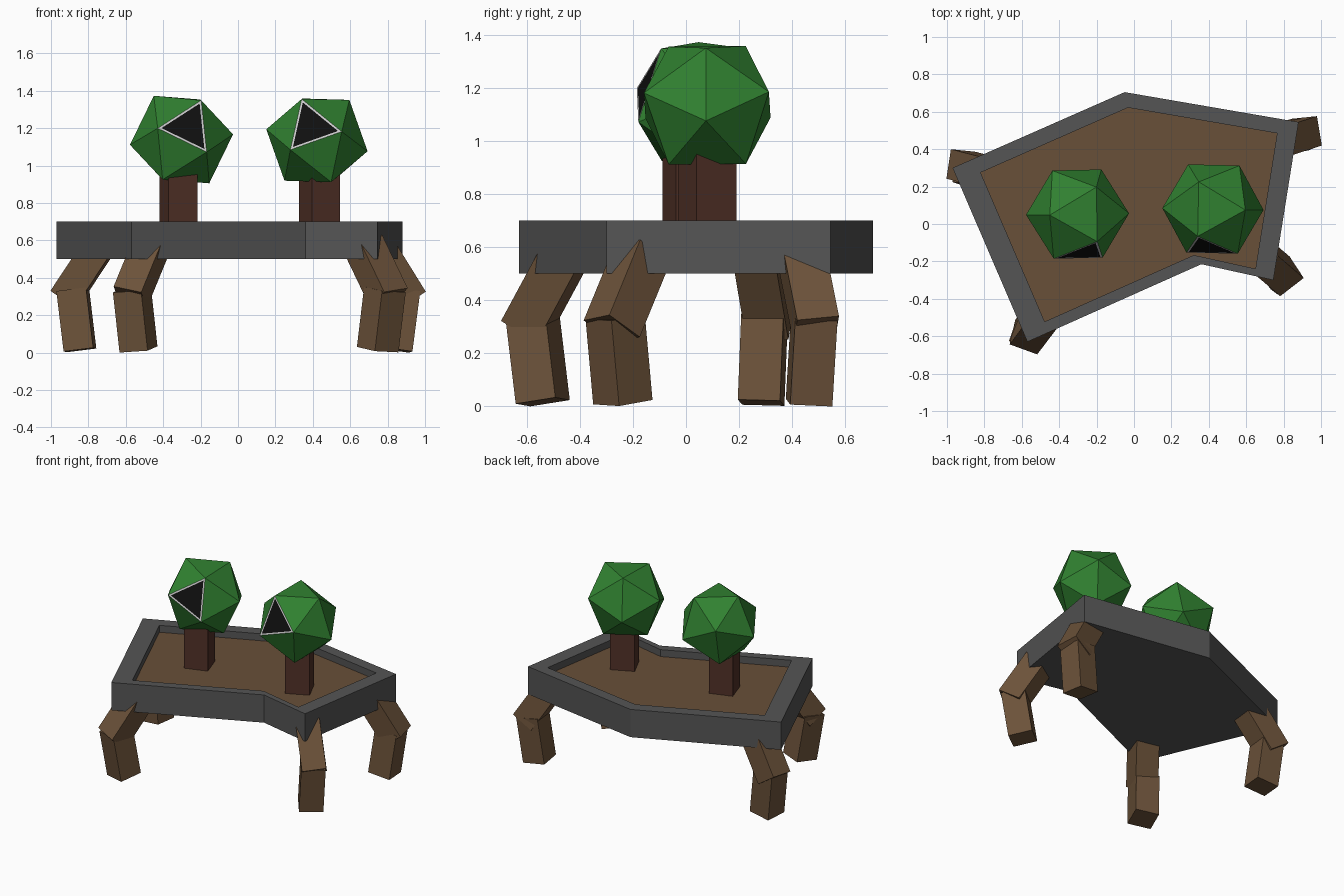
import bpy, bmesh
from math import radians, cos, sin
from mathutils import Vector, Matrix

if "Cube" in bpy.data.objects:
    bpy.data.objects.remove(bpy.data.objects["Cube"])


def mat(name, rgb):
    m = bpy.data.materials.new(name)
    m.diffuse_color = (*rgb, 1)
    m.use_nodes = True
    m.node_tree.nodes["Principled BSDF"].inputs["Base Color"].default_value = m.diffuse_color
    return m


STONE = mat("dark_stone", (0.09, 0.09, 0.09))
SOIL = mat("soil", (0.14, 0.08, 0.04))
BARK = mat("bark", (0.08, 0.03, 0.02))
WOOD = mat("leg_wood", (0.15, 0.085, 0.042))
LEAF = mat("leaf", (0.03, 0.22, 0.03))
FRAME = mat("eye_frame", (0.6, 0.6, 0.6))
BLACK = mat("eye_black", (0.005, 0.005, 0.005))


def finish(name, bm, mats):
    me = bpy.data.meshes.new(name)
    bmesh.ops.recalc_face_normals(bm, faces=bm.faces)
    bm.to_mesh(me)
    bm.free()
    for m in mats:
        me.materials.append(m)
    ob = bpy.data.objects.new(name, me)
    bpy.context.collection.objects.link(ob)
    return ob


def beam(name, base, lean, yaw, side, length, material):
    """Square beam from its base centre along (lean x, lean y, 1)."""
    w = Vector((*lean, 1)).normalized()
    c, s = cos(radians(yaw)), sin(radians(yaw))
    u = Vector((c, s, -(c * lean[0] + s * lean[1]))).normalized()
    rot = Matrix((u, w.cross(u), w)).transposed().to_4x4()
    bm = bmesh.new()
    bmesh.ops.create_cube(bm, size=1)
    bmesh.ops.translate(bm, verts=bm.verts, vec=(0, 0, 0.5))
    bmesh.ops.scale(bm, verts=bm.verts, vec=(side, side, length))
    bmesh.ops.transform(bm, verts=bm.verts,
                        matrix=Matrix.Translation(base) @ rot)
    return finish(name, bm, [material])


def frame(n, v):
    """Rotation with z along n and x towards v."""
    n = n.normalized()
    u = (v - n * v.dot(n)).normalized()
    return Matrix((u, n.cross(u), n)).transposed()


def crown(name, centre, normal, corner, radius=0.277):
    """Icosahedron whose eye face looks along normal, one corner towards corner."""
    bm = bmesh.new()
    bmesh.ops.create_icosphere(bm, subdivisions=1, radius=radius)
    bm.faces.ensure_lookup_table()
    eye = bm.faces[0]
    src = frame(eye.calc_center_median(), eye.verts[0].co)
    rot = frame(Vector(normal), Vector(corner)) @ src.transposed()
    bmesh.ops.transform(bm, verts=bm.verts,
                        matrix=Matrix.Translation(centre) @ rot.to_4x4())
    rim = bmesh.ops.inset_individual(bm, faces=[eye], thickness=0.021)["faces"]
    for f in rim:
        f.material_index = 1
    eye.material_index = 2
    return finish(name, bm, [LEAF, FRAME, BLACK])


# Planter tray with recessed soil
outline = [(-0.97, 0.30), (-0.57, -0.63), (0.36, -0.215),
           (0.745, -0.30), (0.88, 0.545), (-0.05, 0.705)]
inner = [(0.857 * x + 0.011, 0.857 * y + 0.018) for x, y in outline]
bm = bmesh.new()
rings = [[bm.verts.new((x, y, z)) for x, y in pts]
         for pts, z in ((outline, 0.5), (outline, 0.7), (inner, 0.7), (inner, 0.65))]
for a, b in zip(rings, rings[1:]):
    for i in range(6):
        j = (i + 1) % 6
        bm.faces.new((a[i], a[j], b[j], b[i]))
bm.faces.new(rings[0][::-1])
bm.faces.new(rings[-1]).material_index = 1
finish("planter_tray", bm, [STONE, SOIL])

# Two trees: trunk and faceted crown with a triangular eye
beam("left_trunk", (-0.318, 0.015, 0.64), (0, 0), 18, 0.163, 0.36, BARK)
beam("right_trunk", (0.435, 0.08, 0.64), (0, 0), 25, 0.165, 0.36, BARK)
crown("left_crown", (-0.302, 0.053, 1.139),
      (0.112, -0.617, 0.203), (0.107, -0.139, 0.214))
crown("right_crown", (0.422, 0.08, 1.135),
      (-0.092, -0.624, 0.219), (-0.081, -0.148, 0.219))

# Four legs: knee, thigh lean, foot, shin lean, yaw
legs = {
    "back_left": ((-0.925, 0.314, 0.291), (0.66, -0.17), (-0.845, 0.283, 0.014), (-0.12, 0.04), -6),
    "back_right": ((0.924, 0.491, 0.290), (-0.62, -0.20), (0.845, 0.464, 0.014), (0.13, 0.06), 6),
    "front_right": ((0.807, -0.280, 0.293), (-0.48, 0.41), (0.747, -0.238, 0.016), (0.12, -0.09), 37.7),
    "front_left": ((-0.576, -0.604, 0.296), (0.41, 0.54), (-0.532, -0.540, 0.017), (-0.11, -0.12), -20),
}
for name, (knee, thigh, foot, shin, yaw) in legs.items():
    beam(name + "_thigh", knee, thigh, yaw, 0.16, 0.335, WOOD)
    beam(name + "_shin", foot, shin, yaw, 0.16, 0.325, WOOD)
